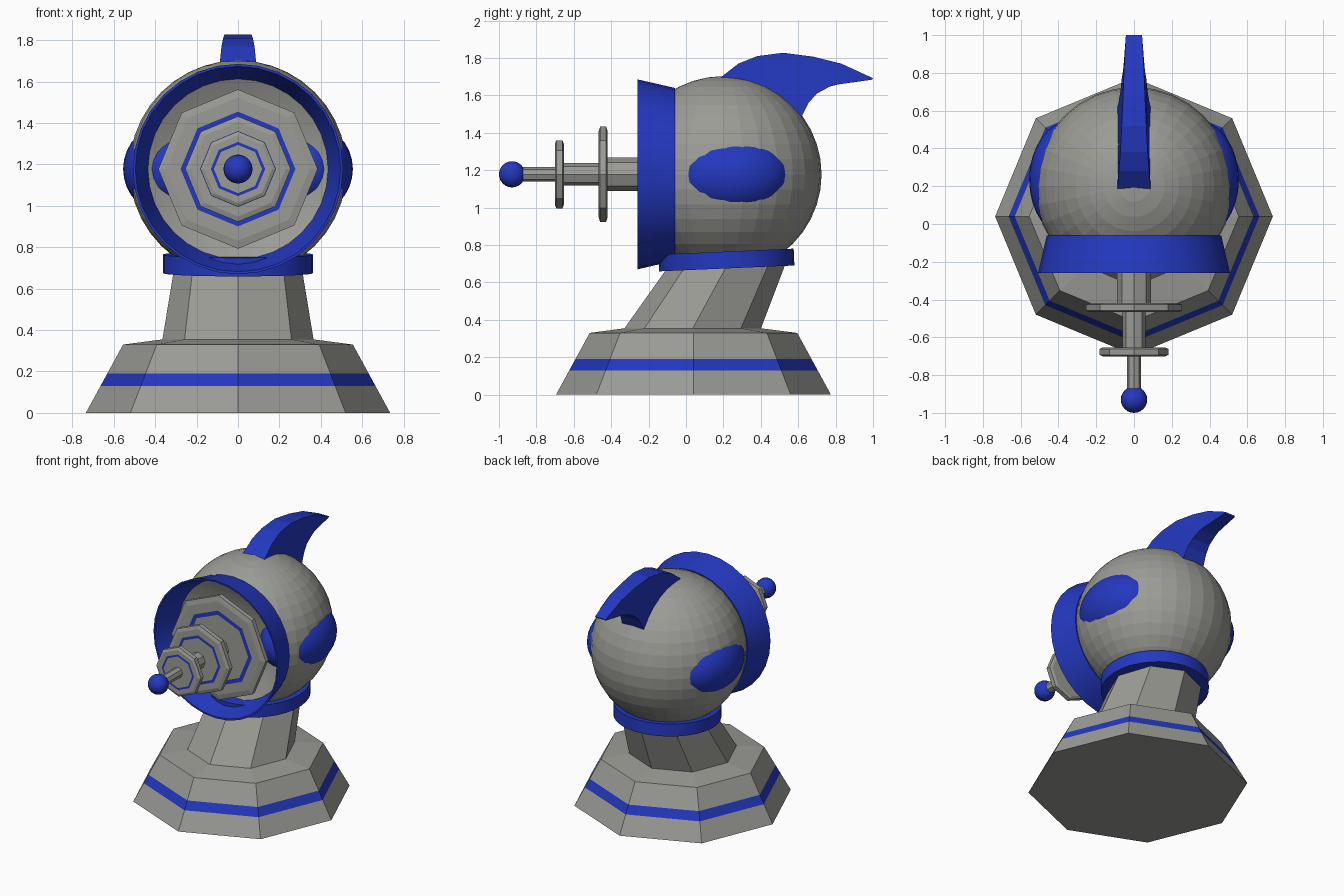
import bpy, bmesh, math
from mathutils import Vector

if "Cube" in bpy.data.objects:
    bpy.data.objects.remove(bpy.data.objects["Cube"])


def make_mat(name, rgb):
    m = bpy.data.materials.new(name)
    m.diffuse_color = (*rgb, 1)
    m.use_nodes = True
    m.node_tree.nodes["Principled BSDF"].inputs["Base Color"].default_value = m.diffuse_color
    return m


GREY = make_mat("warm grey", (0.33, 0.33, 0.305))
BLUE = make_mat("deep blue", (0.017, 0.04, 0.53))
HEAD = Vector((0, 0.2, 1.178))      # centre of the round head
AXIS_Z = HEAD.z                     # height of the barrel axis


def finish(bm, name, mats, smooth=False):
    bmesh.ops.recalc_face_normals(bm, faces=bm.faces)
    me = bpy.data.meshes.new(name)
    bm.to_mesh(me)
    bm.free()
    for m in mats:
        me.materials.append(m)
    ob = bpy.data.objects.new(name, me)
    bpy.context.collection.objects.link(ob)
    if smooth:
        bpy.context.view_layer.objects.active = ob
        ob.select_set(True)
        bpy.ops.object.shade_smooth_by_angle(angle=math.radians(35))
        ob.select_set(False)
    return ob


def rings(name, profile, n, axis, mats, blue_bands=(), loop=False, smooth=False):
    """Loft circles. axis 'z': (radius, z, centre y). axis 'y': (radius, y)."""
    bm = bmesh.new()
    rows = []
    for p in profile:
        row = []
        for i in range(n):
            a = math.tau * i / n
            c, s = p[0] * math.cos(a), p[0] * math.sin(a)
            co = (c, p[2] + s, p[1]) if axis == 'z' else (c, p[1], AXIS_Z + s)
            row.append(bm.verts.new(co))
        rows.append(row)
    if loop:
        rows.append(rows[0])
    for k in range(len(rows) - 1):
        for i in range(n):
            j = (i + 1) % n
            f = bm.faces.new((rows[k][i], rows[k][j], rows[k + 1][j], rows[k + 1][i]))
            f.material_index = 1 if k in blue_bands else 0
    if not loop:
        bm.faces.new(rows[0])
        bm.faces.new(rows[-1])
    return finish(bm, name, mats, smooth)


# Eight-sided base with painted stripe, and leaning neck
slope = lambda z: (0.735 - 0.18 * z / 0.33, z, 0.04)
rings("base_and_neck", [slope(0), slope(0.13), slope(0.19), slope(0.33),
      (0.365, 0.355, 0.036), (0.305, 0.72, 0.235)], 8, 'z', [GREY, BLUE], (1,))

# Tilted collar between neck and head
collar = rings("collar", [(0.362, -0.045, 0), (0.362, 0.045, 0)], 32, 'z', [BLUE], smooth=True)
collar.location = (0, 0.216, 0.72)
collar.rotation_euler.x = math.radians(2.5)

# Round head with the front sliced off
bm = bmesh.new()
bmesh.ops.create_uvsphere(bm, u_segments=32, v_segments=20, radius=0.525)
bmesh.ops.translate(bm, vec=HEAD, verts=bm.verts)
bmesh.ops.bisect_plane(bm, geom=bm.verts[:] + bm.edges[:] + bm.faces[:],
                       plane_co=(0, -0.06, 0), plane_no=(0, -1, 0), clear_outer=True)
finish(bm, "head", [GREY])

# Hollow dish inside the head opening
rings("dish", [(0.04, 0.05), (0.2, 0.03), (0.33, -0.01), (0.452, -0.075),
      (0.44, -0.03), (0.3, 0.06), (0.04, 0.1)], 32, 'y', [GREY], smooth=True)

# Flared blue rim
rings("front_rim", [(0.462, -0.06), (0.508, -0.26), (0.496, -0.26), (0.435, -0.065)],
      32, 'y', [BLUE], loop=True, smooth=True)

# Barrel: three discs with painted rings, stepped rods, ball tip
for name, r, y in (("rear", 0.385, -0.21), ("middle", 0.255, -0.443), ("front", 0.182, -0.677)):
    rings(name + "_disc", [(r * 0.64, y - 0.024), (r * 0.72, y - 0.024), (r * 0.9, y - 0.024),
          (r, y - 0.016), (r, y + 0.016), (r * 0.9, y + 0.024)], 8, 'y', [GREY, BLUE], (0,)
          ).data.polygons[-2].material_index = 0
for name, r, y0, y1 in (("thick", 0.09, 0.07, -0.43), ("middle", 0.06, -0.43, -0.67),
                        ("thin", 0.038, -0.67, -0.89)):
    rings(name + "_rod", [(r, y0), (r, y1)], 8, 'y', [GREY])


def ball(name, centre, size, mat, segs=24):
    bm = bmesh.new()
    bmesh.ops.create_uvsphere(bm, u_segments=segs, v_segments=segs // 2, radius=1)
    bmesh.ops.scale(bm, vec=size, verts=bm.verts)
    bmesh.ops.translate(bm, vec=centre, verts=bm.verts)
    return finish(bm, name, [mat], True)


ball("tip_ball", (0, -0.93, AXIS_Z), (0.07,) * 3, BLUE)

# Side pods
for side, name in ((-1, "left_pod"), (1, "right_pod")):
    ball(name, (side * 0.33, 0.235, AXIS_Z), (0.225, 0.315, 0.226), BLUE, 32)

# Swept crest: (top y, top z, bottom y, bottom z, half width)
stations = [(0.14, 1.64, 0.59, 1.43, 0.09), (0.19, 1.70, 0.62, 1.49, 0.087),
            (0.28, 1.77, 0.655, 1.56, 0.08), (0.38, 1.81, 0.70, 1.61, 0.072),
            (0.52, 1.828, 0.77, 1.648, 0.065), (0.68, 1.807, 0.81, 1.658, 0.058),
            (0.83, 1.77, 0.88, 1.668, 0.052), (1.0, 1.692, 0.995, 1.684, 0.043)]
bm = bmesh.new()
prev = None
for ty, tz, by, bz, w in stations:
    cur = [bm.verts.new(c) for c in ((-w, ty, tz), (w, ty, tz), (w, by, bz), (-w, by, bz))]
    if prev:
        for i in range(4):
            j = (i + 1) % 4
            bm.faces.new((prev[i], prev[j], cur[j], cur[i]))
    else:
        bm.faces.new(cur)
    prev = cur
bm.faces.new(prev)
finish(bm, "crest", [BLUE])
